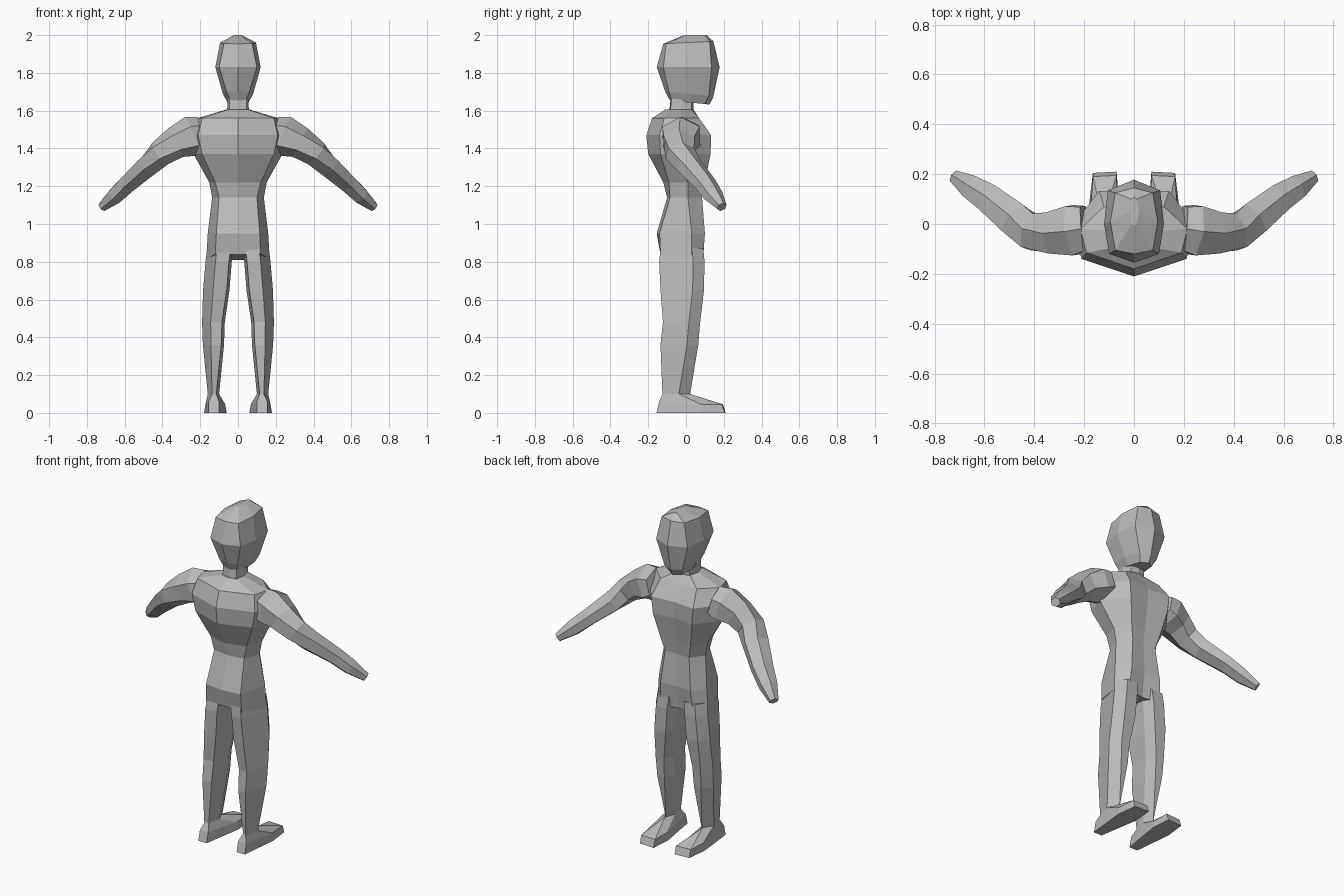
import bpy, bmesh, math
from mathutils import Vector

grey = bpy.data.materials.new("plain grey")
grey.diffuse_color = (0.5, 0.5, 0.5, 1)


def loft(name, rings, mirror=False):
    """Skin a list of equal-sized rings with quads and cap both ends."""
    bm = bmesh.new()
    for side in ((1, -1) if mirror else (1,)):
        loops = [[bm.verts.new((p[0] * side, p[1], p[2])) for p in r] for r in rings]
        n = len(loops[0])
        for a, b in zip(loops, loops[1:]):
            for i in range(n):
                j = (i + 1) % n
                bm.faces.new((a[i], a[j], b[j], b[i]))
        bm.faces.new(loops[0])
        bm.faces.new(loops[-1])
    bmesh.ops.recalc_face_normals(bm, faces=bm.faces)
    me = bpy.data.meshes.new(name)
    bm.to_mesh(me)
    bm.free()
    me.materials.append(grey)
    ob = bpy.data.objects.new(name, me)
    bpy.context.collection.objects.link(ob)
    return ob


def body_ring(z, slope, yb, back, side, front, yf):
    """Symmetric eight-sided ring; z tilts by slope along y."""
    half = [back, side, front]
    pts = [(0, yb)] + half + [(0, yf)] + [(-x, y) for x, y in reversed(half)]
    return [(x, y, z + slope * y) for x, y in pts]


# torso from crotch to neck root
loft("torso", [body_ring(*r) for r in (
    (0.82, -0.15, -0.12, (0.12, -0.135), (0.168, 0.03), (0.11, 0.09), 0.07),
    (0.95, 0, -0.155, (0.115, -0.14), (0.16, 0.03), (0.10, 0.10), 0.09),
    (1.14, 0, -0.10, (0.10, -0.085), (0.137, 0.01), (0.08, 0.085), 0.08),
    (1.22, 0, -0.12, (0.12, -0.09), (0.152, 0.01), (0.10, 0.10), 0.09),
    (1.37, 0, -0.20, (0.19, -0.135), (0.235, -0.01), (0.13, 0.13), 0.115),
    (1.47, 0, -0.21, (0.21, -0.14), (0.25, -0.01), (0.14, 0.133), 0.12),
    (1.56, 0, -0.18, (0.19, -0.115), (0.215, -0.02), (0.12, 0.07), 0.07),
    (1.605, 0, -0.11, (0.055, -0.09), (0.065, -0.03), (0.05, 0.03), 0.04),
)])

# neck
loft("neck", [body_ring(*r) for r in (
    (1.58, 0, -0.09, (0.045, -0.085), (0.058, -0.03), (0.045, 0.03), 0.04),
    (1.68, 0, -0.08, (0.045, -0.075), (0.055, -0.02), (0.045, 0.03), 0.04),
)])

# head, face towards +y
loft("head", [body_ring(*r) for r in (
    (1.645, -0.1, -0.085, (0.04, -0.075), (0.055, 0.02), (0.04, 0.10), 0.125),
    (1.69, -0.1, -0.11, (0.06, -0.09), (0.08, 0.02), (0.06, 0.12), 0.145),
    (1.83, 0, -0.155, (0.10, -0.12), (0.12, 0.0), (0.105, 0.135), 0.178),
    (1.96, 0.05, -0.12, (0.075, -0.105), (0.095, 0.01), (0.075, 0.125), 0.145),
    (2.0, 0, -0.01, (0.01, 0.0), (0.02, 0.05), (0.01, 0.10), 0.11),
)])


# legs and feet: inner back, outer back, outer, outer front, inner front, inner
def leg_ring(z, xi, xo, yb, yf):
    return [(xi + 0.015, yb + 0.01, z), (xi + 0.62 * (xo - xi), yb, z),
            (xo, yf - 0.06, z), (xo - 0.04, yf, z),
            (xi + 0.025, yf, z), (xi, yf - 0.06, z)]


def foot_ring(z, toe_z, g):
    pts = [(0.10, -0.157 + g), (0.155, -0.157 + g), (0.18 - g / 2, 0.08),
           (0.165, 0.205 - g), (0.07, 0.21 - g), (0.06 + g / 2, 0.09)]
    return [(x, y, z if y < 0 else toe_z) for x, y in pts]


loft("legs", [
    leg_ring(0.87, 0.025, 0.164, -0.135, 0.092),
    leg_ring(0.80, 0.033, 0.172, -0.142, 0.098),
    leg_ring(0.65, 0.045, 0.185, -0.135, 0.095),
    leg_ring(0.48, 0.070, 0.190, -0.122, 0.075),
    leg_ring(0.36, 0.074, 0.186, -0.135, 0.065),
    leg_ring(0.10, 0.100, 0.160, -0.125, 0.022),
    foot_ring(0.06, 0.045, 0.015),
    foot_ring(0, 0, 0),
], mirror=True)

# arms: six-sided rings across a bent path (centre, vertical and side radius)
path = [((0.19, -0.015, 1.48), 0.09, 0.10),
        ((0.245, -0.025, 1.465), 0.108, 0.115),
        ((0.33, -0.035, 1.43), 0.085, 0.095),
        ((0.41, -0.032, 1.375), 0.072, 0.082),
        ((0.475, 0.015, 1.31), 0.062, 0.078),
        ((0.58, 0.10, 1.215), 0.05, 0.066),
        ((0.65, 0.145, 1.15), 0.046, 0.055),
        ((0.72, 0.19, 1.09), 0.026, 0.028)]
arm = []
for i, (c, rv, rh) in enumerate(path):
    a = Vector(path[max(i - 1, 0)][0])
    b = Vector(path[min(i + 1, len(path) - 1)][0])
    t = (b - a).normalized()
    h = t.cross(Vector((0, 0, 1))).normalized()
    v = h.cross(t)
    arm.append([Vector(c) + v * rv * math.sin(k * math.pi / 3 + math.pi / 6)
                + h * rh * math.cos(k * math.pi / 3 + math.pi / 6) for k in range(6)])
loft("arms", arm, mirror=True)
